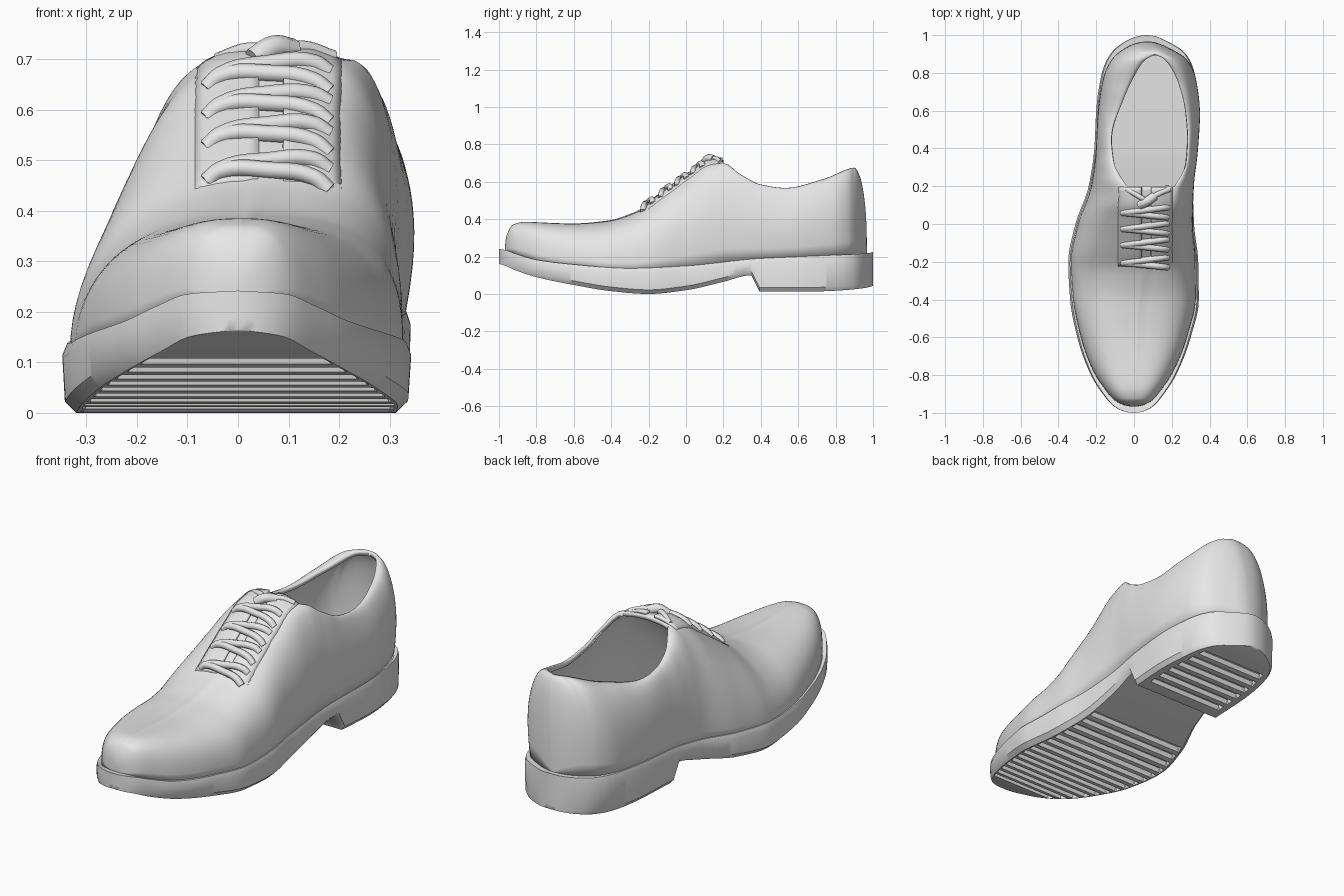
import bpy, bmesh, math

if "Cube" in bpy.data.objects:
    bpy.data.objects.remove(bpy.data.objects["Cube"])

grey = bpy.data.materials.new("plain_grey")
grey.diffuse_color = (0.8, 0.8, 0.8, 1)
grey.use_nodes = True
grey.node_tree.nodes["Principled BSDF"].inputs["Base Color"].default_value = grey.diffuse_color


def keyed(pts, span=1.0):
    """Smooth monotone curve through (y, value) keys, eased round at both ends."""
    tt = lambda y: math.acos(max(-1, min(1, -y / span)))
    T = [tt(p[0]) for p in pts]
    V = [p[1] for p in pts]
    n = len(T)
    d = [(V[i + 1] - V[i]) / (T[i + 1] - T[i]) for i in range(n - 1)]
    m = [d[0]] + [2 * a * b / (a + b) if a * b > 0 else 0 for a, b in zip(d, d[1:])] + [d[-1]]

    def f(y):
        t = tt(y)
        i = 0
        while i < n - 2 and t > T[i + 1]:
            i += 1
        h = T[i + 1] - T[i]
        s = max(0, min(1, (t - T[i]) / h))
        return (V[i] * (1 + 2 * s) * (1 - s) ** 2 + m[i] * h * s * (1 - s) ** 2
                + V[i + 1] * s * s * (3 - 2 * s) + m[i + 1] * h * s * s * (s - 1))
    return f


def make(name, verts, faces, angle=40, thick=0, recalc=False):
    bm = bmesh.new()
    vs = [bm.verts.new(v) for v in verts]
    for f in faces:
        bm.faces.new([vs[i] for i in f])
    bmesh.ops.delete(bm, geom=[v for v in bm.verts if not v.link_faces], context='VERTS')
    bmesh.ops.remove_doubles(bm, verts=bm.verts, dist=0.0006)
    if recalc:
        bmesh.ops.recalc_face_normals(bm, faces=bm.faces)
    me = bpy.data.meshes.new(name)
    bm.to_mesh(me)
    bm.free()
    ob = bpy.data.objects.new(name, me)
    bpy.context.collection.objects.link(ob)
    me.materials.append(grey)
    if thick:
        mod = ob.modifiers.new("thickness", 'SOLIDIFY')
        mod.thickness = thick
        mod.offset = -1
    bpy.ops.object.select_all(action='DESELECT')
    ob.select_set(True)
    bpy.context.view_layer.objects.active = ob
    bpy.ops.object.shade_smooth_by_angle(angle=math.radians(angle))
    return ob


# Plan outline of the sole, and its welt and tread heights
left = keyed([(-1, 0), (-.97, -.1), (-.9, -.165), (-.8, -.228), (-.6, -.30), (-.4, -.338),
              (-.2, -.348), (0, -.31), (.2, -.24), (.4, -.21), (.6, -.2), (.8, -.17),
              (.9, -.125), (.97, -.04), (1, .07)])
right = keyed([(-1, 0), (-.97, .095), (-.9, .158), (-.8, .222), (-.6, .30), (-.4, .343),
               (-.2, .34), (0, .318), (.2, .312), (.4, .33), (.6, .342), (.8, .32),
               (.9, .275), (.97, .17), (1, .07)])
welt = keyed([(-1, .242), (-.97, .236), (-.9, .212), (-.8, .183), (-.6, .158), (-.3, .137),
              (0, .15), (.4, .19), (1, .225)])
tread = keyed([(-1, .165), (-.97, .152), (-.9, .122), (-.8, .09), (-.6, .048), (-.4, .015), (-.2, 0),
               (0, .02), (.2, .065), (.345, .1), (.395, .012), (.6, .012), (1, .045)])

# Sole and heel: one loft with grooves cut across the forefoot and heel
grooves = [(-.86 + .062 * i, .03) for i in range(15)] + [(.46 + .07 * i, .035) for i in range(6)]
stations = [-math.cos(math.pi * i / 70) for i in range(71)] + [.345, .395]
for g, w in grooves:
    stations += [g, g + .006, g + w, g + w + .006]
stations = sorted(set(round(s, 4) for s in stations))
verts, faces = [], []
for y in stations:
    l, r, b, t = left(y), right(y), tread(y), welt(y)
    c, h = (l + r) / 2, (r - l) / 2
    cut = .022 if any(g + .003 < y < g + w + .003 for g, w in grooves) else 0
    edge = .9 if y < .2 else .8
    for f, z in [(-.92, b), (-edge, b), (.02 - edge, b + cut), (edge - .02, b + cut), (edge, b), (.92, b),
                 (.985, b + .022), (1, t - .025), (.97, t), (-.97, t), (-1, t - .025), (-.985, b + .022)]:
        verts.append((c + f * h, y, z))
for i in range(len(stations) - 1):
    for j in range(12):
        k = (j + 1) % 12
        faces.append((i * 12 + j, i * 12 + k, i * 12 + 12 + k, i * 12 + 12 + j))
make("sole_and_heel", verts, faces, 35, recalc=True)

# Upper: arched sections with a crowned strip on top that opens along the collar
S = .967
OPEN, SHUT = .2, .9
top = keyed([(-S, .25), (-.953, .33), (-.925, .37), (-.86, .385), (-.6, .376), (-.42, .39), (-.26, .44),
             (-.12, .535), (.02, .63), (.12, .69), (.2, .7), (.29, .64), (.4, .585), (.53, .567),
             (.72, .61), (.9, .675), (.925, .64), (.96, .45), (S, .24)], S)
apex = keyed([(-S, 0), (-.5, .02), (-.2, .05), (.1, .08), (.3, .085), (S, .085)], S)
rim_l = keyed([(-S, 0), (-.5, .01), (-.2, .01), (.1, -.02), (.2, -.04), (.25, -.07), (.32, -.105),
               (.45, -.12), (.66, -.055), (.78, 0), (.87, .06), (.9, .11), (S, .07)], S)
rim_r = keyed([(-S, 0), (-.5, .03), (-.2, .1), (.1, .18), (.2, .215), (.25, .245), (.32, .276),
               (.45, .285), (.6, .272), (.715, .245), (.82, .2), (.88, .15), (.9, .11), (S, .07)], S)
pow_l = keyed([(-S, .68), (-.6, .75), (-.2, 1.05), (.1, 1.05), (.4, .9), (S, .7)], S)
pow_r = keyed([(-S, .68), (-.6, .72), (-.1, .8), (.3, .75), (S, .7)], S)


def section(y, side):
    """Base x, rim x, base z, top z and roundness of one half section."""
    yn = y / S
    l, r = left(yn), right(yn)
    c = (l + r) / 2
    x0 = c + ((l if side < 0 else r) - c) * .955
    xe = (rim_l if side < 0 and y < SHUT else rim_r)(y)
    xe = max(c + (l - c) * .955, min(c + (r - c) * .955, xe))
    zb = welt(yn) - .015
    return x0, xe, zb, max(zb + .01, top(y)), (pow_l if side < 0 else pow_r)(y)


def crown(x, y):
    """Height of the strip between the two rims above the rim height."""
    a = apex(y)
    e = rim_l(y) if x < a else rim_r(y)
    u = min(1, abs((x - a) / (e - a))) if abs(e - a) > 1e-5 else 1
    return .13 * min(abs(rim_l(y) - a), abs(rim_r(y) - a)) * (1 - u * u)


def surface_z(x, y):
    if rim_l(y) <= x <= rim_r(y):
        return section(y, 1)[3] + crown(x, y)
    x0, xe, zb, zt, p = section(y, -1 if x < rim_l(y) else 1)
    u = min(1, abs((x - xe) / (x0 - xe))) ** (1 / p)
    return zb + (zt - zb) * (1 - u * u) ** (p / 2)


N, M = 18, 7
rows = sorted([-S * math.cos(math.pi * i / 120) for i in range(121)] + [OPEN, SHUT])
verts, faces = [], []
for y in rows:
    cols = {}
    half = (right(y / S) - left(y / S)) / 2
    for side in (-1, 1):
        x0, xe, zb, zt, p = section(y, side)
        bulge = min(1, half / .25) * max(0, min(1, (y + .3) / .5)) * (.022 if side > 0 else .008)
        cols[side] = []
        for j in range(N + 1):
            a = math.pi / 2 * j / N
            c, s = (0, 1) if j == N else (math.cos(a) ** p, math.sin(a) ** p)
            cols[side].append((xe + (x0 - xe) * c + side * bulge * math.sin(math.pi * s), y,
                               zb + (zt - zb) * s))
    (xa, _, za), (xb, _, zb) = cols[-1][-1], cols[1][-1]
    strip = [(xa + (xb - xa) * k / (M + 1)) for k in range(1, M + 1)]
    verts += cols[-1] + [(x, y, za + crown(x, y)) for x in strip] + cols[1][::-1]
W = 2 * N + 2 + M
for i in range(len(rows) - 1):
    for j in range(W - 1):
        if not N <= j <= N + M or rows[i + 1] <= OPEN + 1e-6:
            a = i * W + j
            faces.append((a, a + 1, a + W + 1, a + W))
make("upper", verts, faces, 50, thick=.022)


# Lace facings: thin panels either side of the tongue, blending into the vamp outside
def facing(name, outer, inner, n=6, m=20):
    vs, fs = [], []
    for i in range(m + 1):
        y = -.225 + .42 * i / m
        for j in range(n + 1):
            x = outer + (inner - outer) * j / n
            vs.append((x, y, surface_z(x, y) + .014 * min(1, j / 3) * min(1, i / 2)))
    for i in range(m):
        for j in range(n):
            a = i * (n + 1) + j
            q = (a, a + 1, a + n + 2, a + n + 1)
            fs.append(q if inner > outer else q[::-1])
    return make(name, vs, fs, 40, thick=.014)


facing("left_facing", -.085, .04)
facing("right_facing", .205, .09)


# Laces: bent tubes lying across the facings
def tube(name, pts, r):
    cu = bpy.data.curves.new(name, 'CURVE')
    cu.dimensions = '3D'
    cu.bevel_depth = r
    cu.bevel_resolution = 2
    cu.resolution_u = 5
    cu.use_fill_caps = True
    sp = cu.splines.new('BEZIER')
    sp.bezier_points.add(len(pts) - 1)
    for bp, p in zip(sp.bezier_points, pts):
        bp.co = p
        bp.handle_left_type = bp.handle_right_type = 'AUTO'
    cu.materials.append(grey)
    ob = bpy.data.objects.new(name, cu)
    bpy.context.collection.objects.link(ob)


def lace_point(x, y, lift):
    return (x, y, surface_z(x, y) + lift)


for i, y in enumerate((-.205, -.11, -.025, .06)):
    for k, (dy, skew) in enumerate(((-.012, -.012), (.014, .016))):
        tube(f"lace_row_{i + 1}_{k + 1}",
             [lace_point(x, y + dy + skew * (x - .06) / .12, h) for x, h in
              ((-.062, -.004), (-.035, .012), (.06, .012), (.15, .012), (.18, -.004))], .017)

# Knot with two short ends
tube("lace_knot", [lace_point(.03, .10, .006), lace_point(.07, .12, .02), lace_point(.11, .15, .008)], .024)
tube("lace_end_left", [lace_point(.07, .12, .01), lace_point(.02, .15, .014), lace_point(-.04, .185, 0)], .014)
tube("lace_end_right", [lace_point(.08, .13, .01), lace_point(.13, .16, .014), lace_point(.19, .185, 0)], .014)
